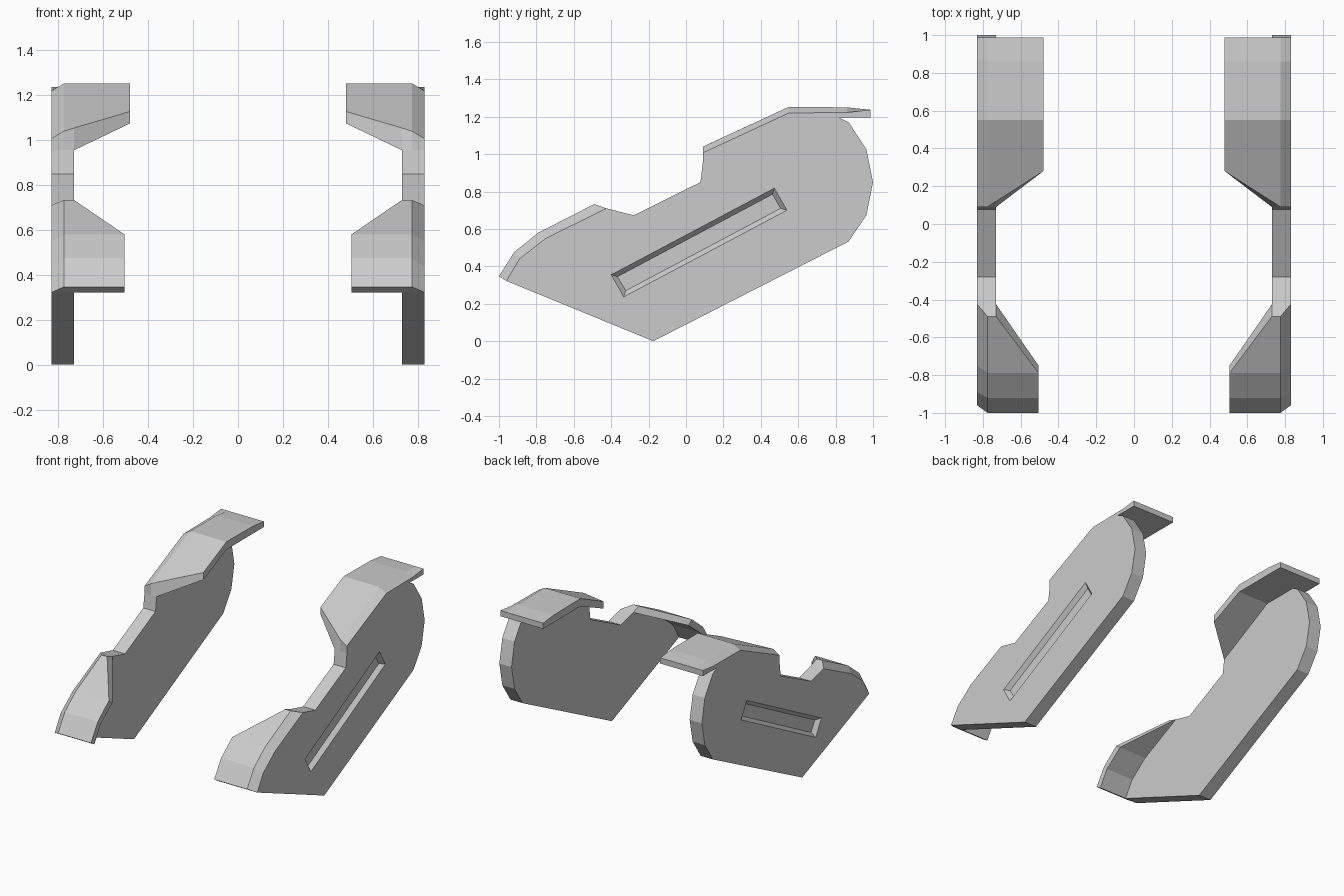
import bpy, bmesh

if "Cube" in bpy.data.objects:
    bpy.data.objects.remove(bpy.data.objects["Cube"])


def loft(name, sections, cap_first=True, mirror=True):
    """Skin between equal-length (x, [(y, z), ...]) sections, mirrored across x = 0."""
    bm = bmesh.new()
    rings = [[bm.verts.new((x, y, z)) for y, z in pts] for x, pts in sections]
    for a, b in zip(rings, rings[1:]):
        n = len(a)
        for i in range(n):
            j = (i + 1) % n
            bm.faces.new((a[i], a[j], b[j], b[i]))
    if cap_first:
        bm.faces.new(rings[0])
    bm.faces.new(rings[-1])
    bmesh.ops.remove_doubles(bm, verts=bm.verts, dist=1e-4)
    bmesh.ops.recalc_face_normals(bm, faces=bm.faces)
    mesh = bpy.data.meshes.new(name)
    bm.to_mesh(mesh)
    bm.free()
    ob = bpy.data.objects.new(name, mesh)
    bpy.context.collection.objects.link(ob)
    if mirror:
        ob.modifiers.new("Mirror", "MIRROR")
    return ob


def sheet(top, bottom):
    return top + bottom[::-1]


OUT, EDGE, INN = 0.83, 0.775, 0.73

# Front fender: upper and lower lines of the bent sheet
fa = [(-0.49, 0.733), (-0.79, 0.58), (-0.92, 0.475), (-1.0, 0.347)]
fb = [(-0.425, 0.71), (-0.75, 0.55), (-0.89, 0.44), (-0.96, 0.322)]
loft("front_fender", [
    (OUT, sheet(fb, fb)),
    (EDGE, sheet(fa, fb)),
    (INN, sheet(fa, fb)),
    (0.505, sheet(fa[1:2] + fa[1:], fb[1:2] + fb[1:])),
], cap_first=False)

# Rear fender: chamfer fades out at the back corner
tail = [(0.55, 1.253), (0.86, 1.25), (0.987, 1.237)]
under = [(0.55, 1.195), (0.82, 1.195), (0.987, 1.195)]
rb = [(0.09, 0.955)] + under
loft("rear_fender", [
    (OUT, sheet([(0.09, 1.007), (0.55, 1.22), (0.86, 1.223), (0.987, 1.237)], rb)),
    (EDGE, sheet([(0.09, 1.04)] + tail, rb)),
    (INN, sheet([(0.12, 1.054)] + tail, rb)),
    (0.48, sheet([(0.28, 1.128)] + tail, [(0.28, 1.075)] + under)),
])

# Side plate
plate_profile = fb[::-1] + [
    (-0.28, 0.673), (0.077, 0.85), (0.09, 0.955), (0.55, 1.195), (0.82, 1.195),
    (0.87, 1.17), (0.965, 1.025), (1.0, 0.85), (0.965, 0.675), (0.87, 0.533),
    (-0.175, 0.0)]
plate = loft("side_plate", [(INN, plate_profile), (OUT, plate_profile)], mirror=False)

# Tapered slot recessed in the outer face
rim = [(-0.40, 0.355), (0.472, 0.818), (0.54, 0.70), (-0.333, 0.237)]
floor = [(-0.366, 0.345), (0.462, 0.785), (0.506, 0.71), (-0.322, 0.27)]
depth = 0.03
past = [(2 * r[0] - f[0], 2 * r[1] - f[1]) for r, f in zip(rim, floor)]
cutter = loft("slot_cutter", [(OUT - depth, floor), (OUT, rim), (OUT + depth, past)],
              mirror=False)
cutter.hide_render = True
cutter.hide_viewport = True
cut = plate.modifiers.new("Slot", "BOOLEAN")
cut.object = cutter
cut.operation = "DIFFERENCE"
cut.solver = "EXACT"
plate.modifiers.new("Mirror", "MIRROR")
